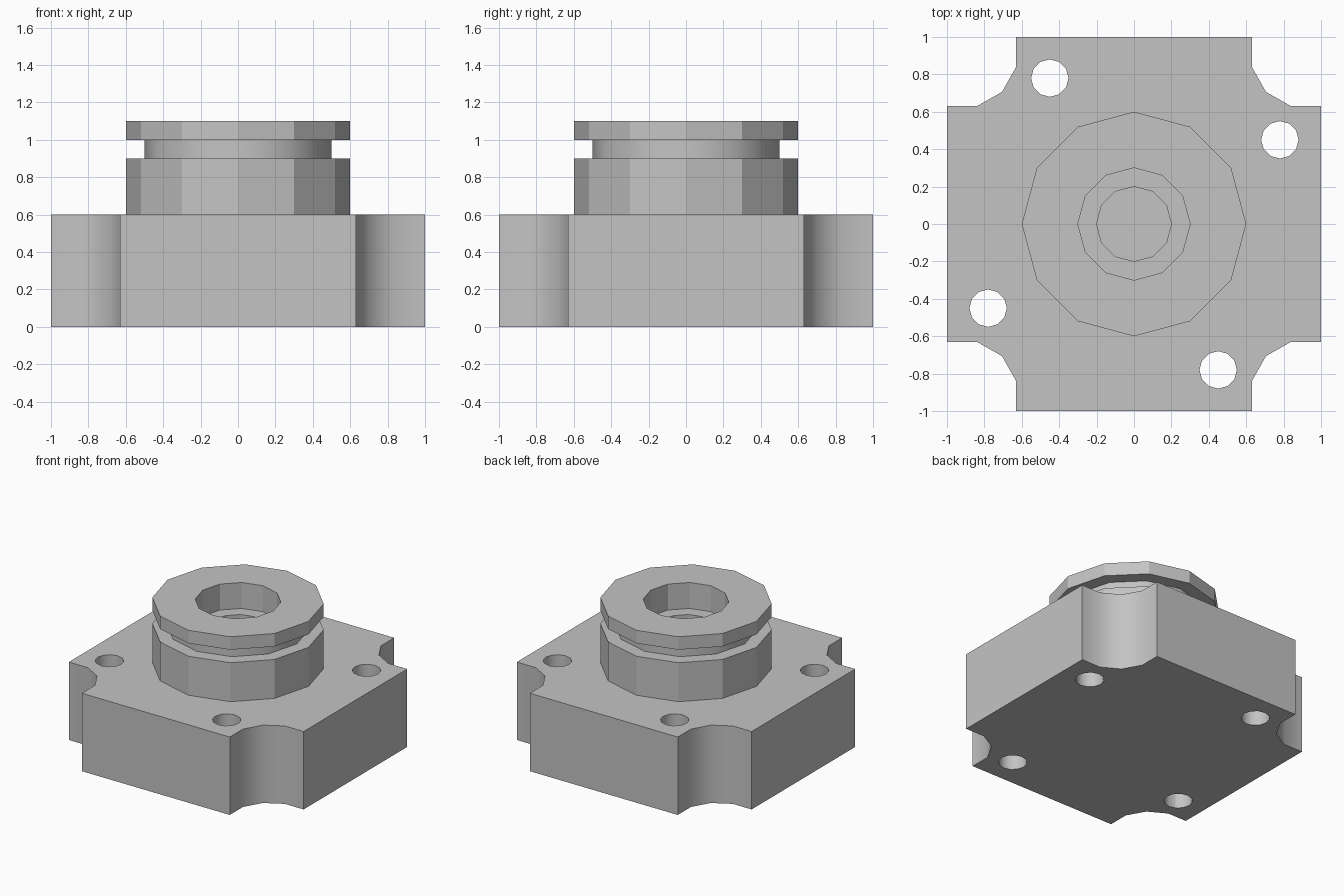
import bpy, bmesh, math

if "Cube" in bpy.data.objects:
    bpy.data.objects.remove(bpy.data.objects["Cube"])

SIDES = 12
grey = bpy.data.materials.new("plain grey")
grey.diffuse_color = (0.55, 0.55, 0.55, 1)
grey.use_nodes = True
grey.node_tree.nodes["Principled BSDF"].inputs["Base Color"].default_value = grey.diffuse_color


def make(name, bm):
    bmesh.ops.recalc_face_normals(bm, faces=bm.faces)
    me = bpy.data.meshes.new(name)
    bm.to_mesh(me)
    bm.free()
    me.materials.append(grey)
    ob = bpy.data.objects.new(name, me)
    bpy.context.collection.objects.link(ob)
    return ob


def prism(name, outline, z0, z1):
    bm = bmesh.new()
    face = bm.faces.new([bm.verts.new((x, y, z0)) for x, y in outline])
    top = bmesh.ops.extrude_face_region(bm, geom=[face])["geom"]
    for v in top:
        if isinstance(v, bmesh.types.BMVert):
            v.co.z = z1
    return make(name, bm)


def lathe(name, profile):
    """Revolve a profile that begins and ends on the z axis."""
    bm = bmesh.new()
    rings = []
    for r, z in profile:
        n = SIDES if r else 1
        rings.append([bm.verts.new((r * math.cos(math.tau * i / SIDES),
                                    r * math.sin(math.tau * i / SIDES), z))
                      for i in range(n)])
    bm.faces.new(rings[1])
    bm.faces.new(rings[-2])
    for a, b in zip(rings[1:-2], rings[2:-1]):
        for i in range(SIDES):
            j = (i + 1) % SIDES
            bm.faces.new((a[i], a[j], b[j], b[i]))
    for ring in (rings[0], rings[-1]):
        bm.verts.remove(ring[0])
    return make(name, bm)


# Square block with a faceted notch at each corner
corner = [(1, 0.63), (0.84, 0.63), (0.706, 0.706), (0.63, 0.84), (0.63, 1)]
outline = []
for k in range(4):
    for x, y in corner:
        for _ in range(k):
            x, y = -y, x
        outline.append((x, y))
block = prism("housing", outline, 0, 0.6)

# Collar with a ring groove and a stepped blind bore
collar = lathe("collar", [(0, 0.5), (0.6, 0.5), (0.6, 0.9), (0.5, 0.9), (0.5, 1.0),
                          (0.6, 1.0), (0.6, 1.1), (0.3, 1.1), (0.3, 0.9),
                          (0.2, 0.9), (0.2, 0.62), (0, 0.62)])
tools = [(collar, 'UNION')]

# Four bolt holes, each a quarter turn from the last
x, y = 0.78, 0.45
for k in range(4):
    ring = [(x + 0.1 * math.cos(math.tau * i / SIDES),
             y + 0.1 * math.sin(math.tau * i / SIDES)) for i in range(SIDES)]
    tools.append((prism("bolt_hole_cutter", ring, -0.1, 0.8), 'DIFFERENCE'))
    x, y = -y, x

for tool, operation in tools:
    mod = block.modifiers.new(operation.lower(), 'BOOLEAN')
    mod.operation = operation
    mod.solver = 'EXACT'
    mod.object = tool
bpy.context.view_layer.update()
graph = bpy.context.evaluated_depsgraph_get()
mesh = bpy.data.meshes.new_from_object(block.evaluated_get(graph))
block.modifiers.clear()
block.data = mesh
for tool, _ in tools:
    bpy.data.objects.remove(tool)

# Smooth notches, holes and groove; flat facets on the collar
mesh.shade_smooth()
mesh.set_sharp_from_angle(angle=math.radians(34))
for p in mesh.polygons:
    groove = 0.91 < p.center.z < 0.99 and math.hypot(p.center.x, p.center.y) > 0.4
    if p.center.z > 0.59 and not groove:
        p.use_smooth = False
